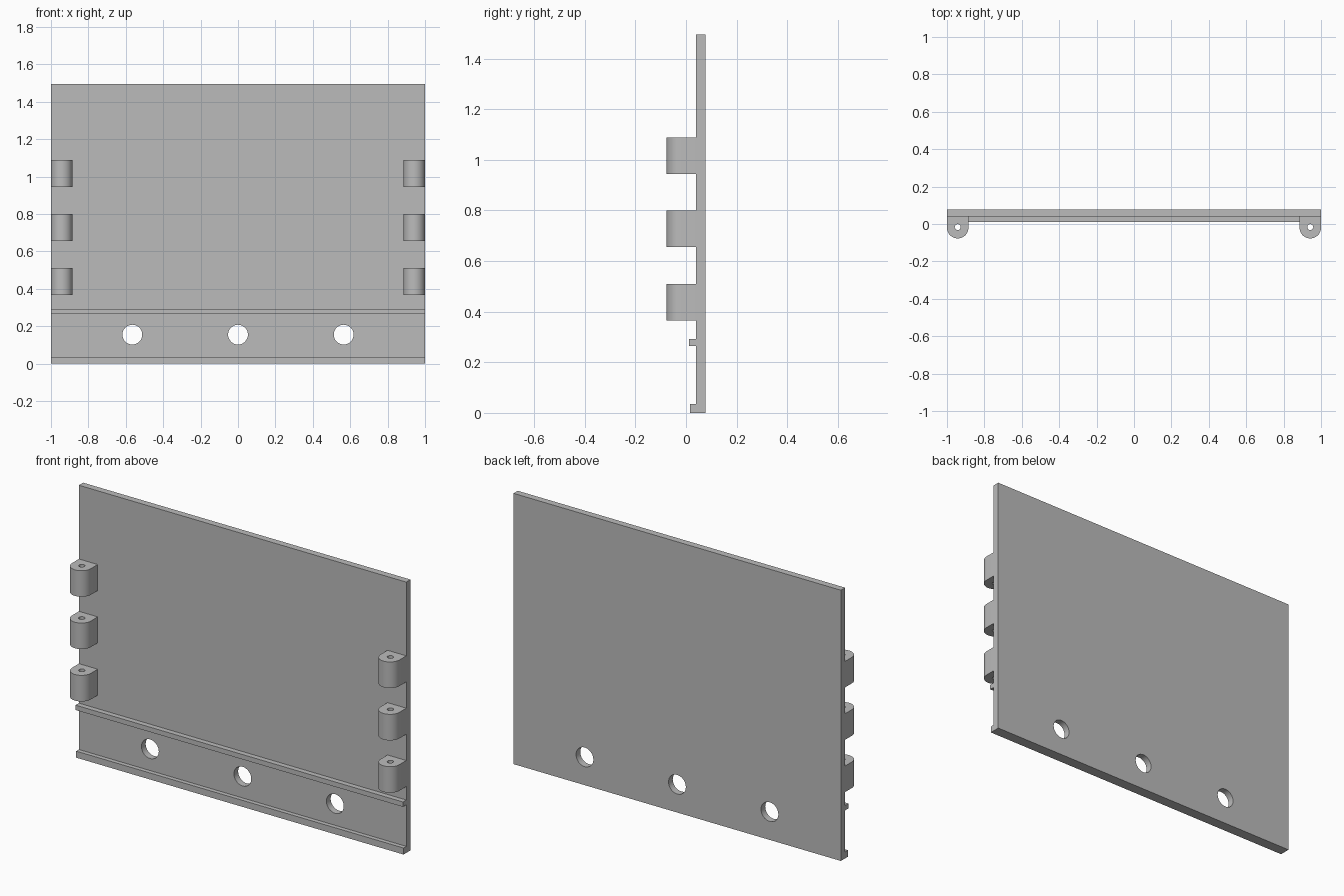
import bpy, bmesh, math
from mathutils import Matrix, Vector

if "Cube" in bpy.data.objects:
    bpy.data.objects.remove(bpy.data.objects["Cube"])

grey = bpy.data.materials.new("plain grey")
grey.diffuse_color = (0.5, 0.5, 0.5, 1)
grey.use_nodes = True
grey.node_tree.nodes["Principled BSDF"].inputs["Base Color"].default_value = grey.diffuse_color


def arc(cx, cy, r, start, end, n):
    return [(cx + r * math.cos(start + (end - start) * i / n),
             cy + r * math.sin(start + (end - start) * i / n)) for i in range(n + 1)]


def circle(cx, cy, r, n=32):
    return arc(cx, cy, r, 0, 2 * math.pi, n)[:-1]


def extrude_profile(name, loops, depth, matrix):
    """Fill an outline (first loop) with holes (other loops) and extrude along local z."""
    bm = bmesh.new()
    edges = []
    for loop in loops:
        vs = [bm.verts.new((x, y, 0)) for x, y in loop]
        edges += [bm.edges.new((vs[i - 1], vs[i])) for i in range(len(vs))]
    bmesh.ops.triangle_fill(bm, use_beauty=True, edges=edges, normal=(0, 0, 1))
    ext = bmesh.ops.extrude_face_region(bm, geom=bm.faces[:])
    moved = [g for g in ext["geom"] if isinstance(g, bmesh.types.BMVert)]
    bmesh.ops.translate(bm, verts=moved, vec=(0, 0, depth))
    bmesh.ops.transform(bm, matrix=matrix, verts=bm.verts)
    bmesh.ops.recalc_face_normals(bm, faces=bm.faces)
    mesh = bpy.data.meshes.new(name)
    bm.to_mesh(mesh)
    bm.free()
    mesh.materials.append(grey)
    obj = bpy.data.objects.new(name, mesh)
    bpy.context.collection.objects.link(obj)
    bpy.ops.object.select_all(action='DESELECT')
    obj.select_set(True)
    bpy.context.view_layer.objects.active = obj
    bpy.ops.object.shade_smooth_by_angle(angle=math.radians(30))
    return obj


def rect(x0, x1, y0, y1):
    return [(x0, y0), (x1, y0), (x1, y1), (x0, y1)]


FACE, BACK, TOP = 0.04, 0.077, 1.495
upright = Matrix.Rotation(math.pi / 2, 4, 'X')  # local z -> -y, local y -> z

# Main panel with three round holes
holes = [circle(x, 0.155, 0.053) for x in (-0.565, 0, 0.565)]
extrude_profile("panel", [rect(-1, 1, 0, TOP)] + holes, BACK - FACE,
                Matrix.Translation((0, BACK, 0)) @ upright)

# Two full-width rails on the front face
for name, z0, z1, front in (("bottom_rail", 0, 0.036, 0.016),
                            ("upper_rail", 0.265, 0.292, 0.011)):
    extrude_profile(name, [rect(-1, 1, z0, z1)], FACE - front,
                    Matrix.Translation((0, FACE, 0)) @ upright)

# Hinge knuckles with pin holes, three on each side
R = 0.0575
CY = -0.077 + R
outline = [(R, FACE)] + [(-R, FACE)] + arc(0, CY, R, math.pi, 2 * math.pi, 24)
pin = circle(0, CY + 0.003, 0.016, 24)
for side, sx in (("left", -1), ("right", 1)):
    for i, z in enumerate((0.366, 0.655, 0.944)):
        extrude_profile(f"{side}_hinge_knuckle_{i + 1}", [outline, pin], 0.144,
                        Matrix.Translation((sx * (1 - R), 0, z)))
